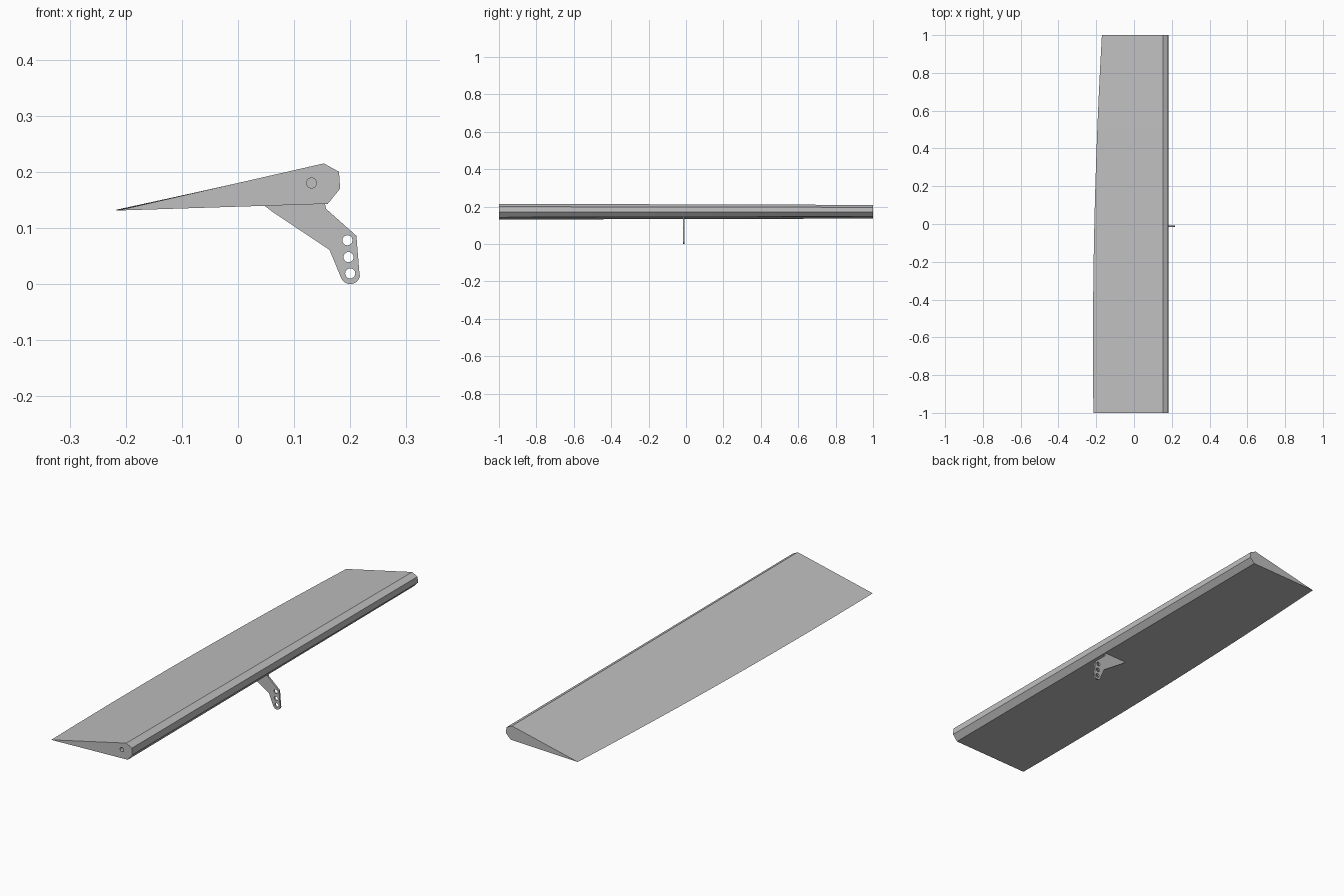
import bpy, bmesh, math
from mathutils import Matrix

cube = bpy.data.objects.get("Cube")
if cube:
    bpy.data.objects.remove(cube, do_unlink=True)

grey = bpy.data.materials.new("light grey")
grey.use_nodes = True
colour = (0.52, 0.52, 0.52, 1)
grey.diffuse_color = colour
grey.node_tree.nodes["Principled BSDF"].inputs["Base Color"].default_value = colour


def loft(name, sections):
    """Closed solid through matching loops of (x, y, z) points."""
    bm = bmesh.new()
    rings = [[bm.verts.new(p) for p in s] for s in sections]
    n = len(rings[0])
    for a, b in zip(rings, rings[1:]):
        for i in range(n):
            j = (i + 1) % n
            bm.faces.new((a[i], a[j], b[j], b[i]))
    bm.faces.new(rings[0])
    bm.faces.new(rings[-1])
    bmesh.ops.recalc_face_normals(bm, faces=bm.faces)
    mesh = bpy.data.meshes.new(name)
    bm.to_mesh(mesh)
    bm.free()
    mesh.materials.append(grey)
    obj = bpy.data.objects.new(name, mesh)
    bpy.context.collection.objects.link(obj)
    return obj


def slab(name, outline, y0, y1):
    return loft(name, [[(x, y, z) for x, z in outline] for y in (y0, y1)])


def circle(x, z, r, start=0, sweep=360, steps=24):
    angles = [math.radians(start + sweep * i / steps) for i in range(steps)]
    return [(x + r * math.cos(a), z + r * math.sin(a)) for a in angles]


def cut(target, cutter):
    cutter.hide_render = True
    mod = target.modifiers.new("cut", "BOOLEAN")
    mod.operation = "DIFFERENCE"
    mod.solver = "EXACT"
    mod.object = cutter
    bpy.context.view_layer.objects.active = target
    bpy.ops.object.modifier_apply(modifier=mod.name)
    bpy.data.objects.remove(cutter, do_unlink=True)


# Tapered flap with a gently curved trailing edge
def flap_section(y):
    t = (y + 1) / 2
    trailing = -0.21 + 0.0225 * y + 0.0175 * y * y
    return [(trailing, y, 0.131 + 0.005 * t), (0.153, y, 0.215 - 0.006 * t),
            (0.18, y, 0.2 - 0.004 * t), (0.182, y, 0.17),
            (0.16, y, 0.143 + 0.004 * t)]


flap = loft("flap", [flap_section(-1 + i / 6) for i in range(13)])

# Blind hinge pin hole in the front end, and the slot for the horn
cut(flap, slab("pin_cutter", circle(0.131, 0.18, 0.009), -1.1, -0.92))
slot = [(0.045, 0.1), (0.157, 0.1), (0.157, 0.16), (0.045, 0.16)]
cut(flap, slab("slot_cutter", slot, -0.018, -0.004))

# Control horn: angled plate with a rounded tip and three linkage holes
outline = [(0.048, 0.158), (0.048, 0.139), (0.061, 0.129), (0.163, 0.061)]
outline += circle(0.2, 0.0175, 0.0175, 205, 160, 12)
outline += [(0.2165, 0.018), (0.211, 0.086), (0.157, 0.134), (0.155, 0.143), (0.155, 0.158)]
horn = slab("control_horn", outline, -0.015, -0.007)
for x, z in ((0.195, 0.078), (0.197, 0.048), (0.2, 0.019)):
    cut(horn, slab("hole_cutter", circle(x, z, 0.009), -0.05, 0.05))
